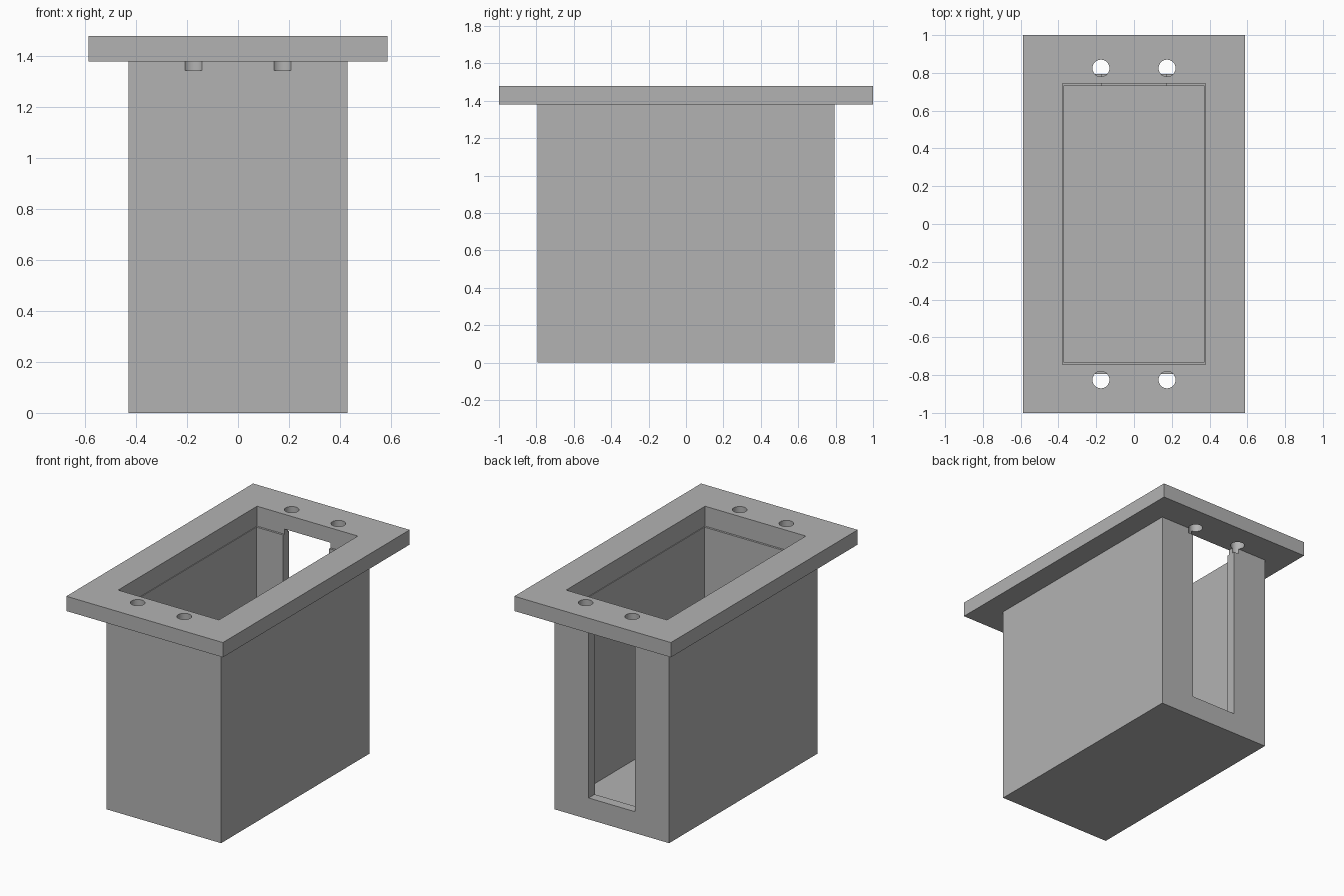
import bpy

if "Cube" in bpy.data.objects:
    bpy.data.objects.remove(bpy.data.objects["Cube"])

GREY = bpy.data.materials.new("plain grey")
GREY.diffuse_color = (0.45, 0.45, 0.45, 1)
GREY.use_nodes = True
GREY.node_tree.nodes["Principled BSDF"].inputs["Base Color"].default_value = GREY.diffuse_color


def box(name, x, y, z):
    """Box from (min, max) ranges on each axis."""
    bpy.ops.mesh.primitive_cube_add(size=1, location=[sum(r) / 2 for r in (x, y, z)])
    ob = bpy.context.object
    ob.name = name
    ob.scale = [r[1] - r[0] for r in (x, y, z)]
    bpy.ops.object.transform_apply(location=True, rotation=False, scale=True)
    ob.data.materials.append(GREY)
    return ob


def combine(target, other, operation):
    """Apply a boolean and remove the helper."""
    mod = target.modifiers.new(operation.lower(), 'BOOLEAN')
    mod.operation = operation
    mod.solver = 'EXACT'
    mod.object = other
    bpy.context.view_layer.objects.active = target
    bpy.ops.object.modifier_apply(modifier=mod.name)
    bpy.data.objects.remove(other, do_unlink=True)


# Main box with its mounting flange
housing = box("housing", (-0.43, 0.43), (-0.795, 0.795), (0, 1.43))
flange = box("flange", (-0.587, 0.587), (-1, 1), (1.38, 1.48))
combine(housing, flange, 'UNION')

# Inner cavity, and the slightly wider recess that leaves a narrow ledge
combine(housing, box("cavity", (-0.373, 0.373), (-0.73, 0.73), (0.055, 1.6)), 'DIFFERENCE')
combine(housing, box("recess", (-0.378, 0.378), (-0.744, 0.744), (1.345, 1.6)), 'DIFFERENCE')

# Tall slot through the back wall, up to the flange
combine(housing, box("back_slot", (-0.173, 0.173), (0.6, 0.9), (0.145, 1.38)), 'DIFFERENCE')

# Four screw holes that also nick the walls just under the flange
for sx in (-1, 1):
    for sy in (-1, 1):
        bpy.ops.mesh.primitive_cylinder_add(vertices=48, radius=0.045, depth=0.255,
                                            location=(sx * 0.175, sy * 0.825, 1.4725))
        hole = bpy.context.object
        hole.data.materials.append(GREY)
        combine(housing, hole, 'DIFFERENCE')

# Smooth hole walls, crisp box edges
bpy.ops.object.select_all(action='DESELECT')
housing.select_set(True)
bpy.context.view_layer.objects.active = housing
bpy.ops.object.shade_smooth_by_angle(angle=0.5)
